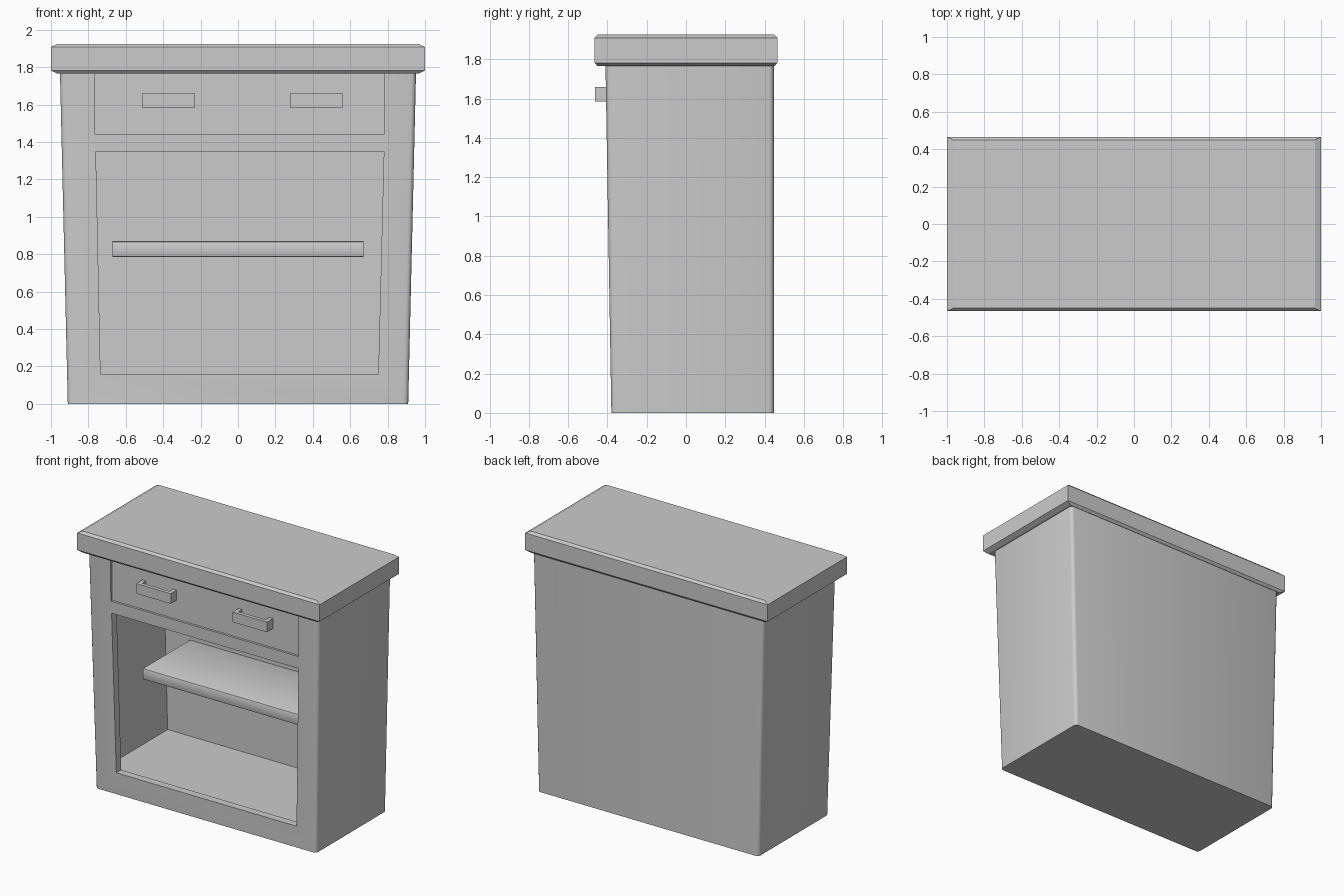
import bpy, bmesh

if "Cube" in bpy.data.objects:
    bpy.data.objects.remove(bpy.data.objects["Cube"])


def loft(name, rings):
    """Stack of rectangles (x0, x1, y0, y1, z), bottom to top, closed into a solid."""
    bm = bmesh.new()
    loops = []
    for x0, x1, y0, y1, z in rings:
        loops.append([bm.verts.new(p) for p in
                      ((x0, y0, z), (x1, y0, z), (x1, y1, z), (x0, y1, z))])
    bm.faces.new(loops[0][::-1])
    bm.faces.new(loops[-1])
    for a, b in zip(loops, loops[1:]):
        for i in range(4):
            j = (i + 1) % 4
            bm.faces.new((a[i], a[j], b[j], b[i]))
    bmesh.ops.recalc_face_normals(bm, faces=bm.faces)
    me = bpy.data.meshes.new(name)
    bm.to_mesh(me)
    bm.free()
    ob = bpy.data.objects.new(name, me)
    bpy.context.collection.objects.link(ob)
    return ob


def box(name, x0, x1, y0, y1, z0, z1):
    return loft(name, [(x0, x1, y0, y1, z0), (x0, x1, y0, y1, z1)])


def round_edges(ob, width, test=lambda d: True, segments=2):
    bm = bmesh.new()
    bm.from_mesh(ob.data)
    edges = [e for e in bm.edges
             if test((e.verts[1].co - e.verts[0].co).normalized())]
    bmesh.ops.bevel(bm, geom=edges, offset=width, segments=segments,
                    profile=0.5, affect='EDGES')
    bm.to_mesh(ob.data)
    bm.free()


def smooth(ob):
    bpy.ops.object.select_all(action='DESELECT')
    ob.select_set(True)
    bpy.context.view_layer.objects.active = ob
    bpy.ops.object.shade_smooth_by_angle(angle=0.6)


# tapered carcass with rounded upright edges
body = loft("cabinet_body", [(-.91, .91, -.38, .447, 0), (-.952, .952, -.41, .447, 1.78)])
round_edges(body, .025, lambda d: abs(d.z) > .9, 3)

# hollow interior, door opening and shallow drawer recess
cutters = [
    loft("interior_cutter", [(-.86, .86, -.325, .40, .15), (-.895, .895, -.345, .40, 1.42)]),
    loft("opening_cutter", [(-.735, .75, -.6, -.2, .16), (-.76, .78, -.6, -.2, 1.35)]),
    loft("drawer_cutter", [(-.765, .78, -.6, -.388, 1.44), (-.765, .78, -.6, -.388, 1.85)]),
]
bpy.context.view_layer.objects.active = body
for c in cutters:
    c.hide_render = True
    m = body.modifiers.new(c.name, 'BOOLEAN')
    m.operation, m.solver, m.object = 'DIFFERENCE', 'EXACT', c
    bpy.ops.object.modifier_apply(modifier=m.name)
    bpy.data.objects.remove(c, do_unlink=True)
smooth(body)

# chamfered worktop
loft("worktop", [(-.965, .965, -.45, .45, 1.765), (-1, 1, -.466, .466, 1.782),
                 (-1, 1, -.466, .466, 1.908), (-.967, .967, -.45, .45, 1.925)])

# inner shelf
shelf = box("shelf", -.67, .67, -.16, .405, .785, .87)
round_edges(shelf, .012, lambda d: abs(d.x) > .9)
smooth(shelf)

# two drawer fronts, each with a bail handle
for side, x0, x1, hx in (("left", -.762, .022, -.372), ("right", .026, .777, .42)):
    box(f"{side}_drawer_front", x0, x1, -.393, -.36, 1.443, 1.768)
    box(f"{side}_handle_bar", hx - .142, hx + .142, -.463, -.435, 1.585, 1.66)
    for s, end in ((-1, "a"), (1, "b")):
        px = hx + s * .127
        box(f"{side}_handle_post_{end}", px - .015, px + .015, -.44, -.385, 1.585, 1.66)
